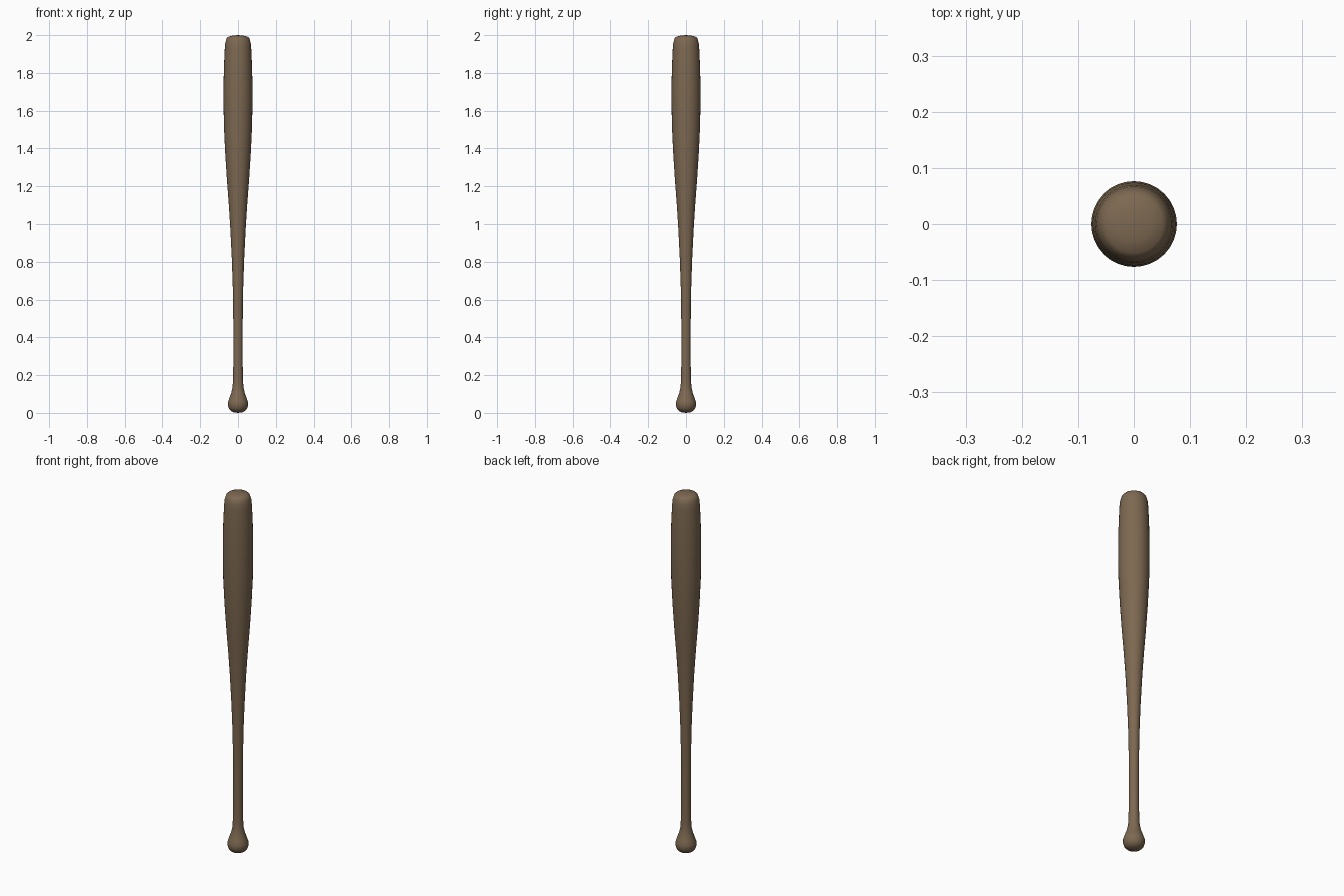
import bpy, bmesh, math

if "Cube" in bpy.data.objects:
    bpy.data.objects.remove(bpy.data.objects["Cube"])

# Wood colour
wood = bpy.data.materials.new("brown_wood")
wood.diffuse_color = (0.205, 0.140, 0.083, 1)
wood.use_nodes = True
wood.node_tree.nodes["Principled BSDF"].inputs["Base Color"].default_value = wood.diffuse_color

# Profile (radius, height) from knob bottom to rounded barrel tip
profile = [
    (0, 0.0), (0.022, 0.003), (0.038, 0.011), (0.048, 0.023), (0.054, 0.042),
    (0.0525, 0.058), (0.046, 0.078), (0.036, 0.105), (0.029, 0.135), (0.0265, 0.17),
    (0.025, 0.25), (0.0245, 0.4), (0.0255, 0.55), (0.028, 0.68), (0.033, 0.82),
    (0.042, 1.0), (0.050, 1.12), (0.059, 1.24), (0.068, 1.38), (0.0745, 1.52),
    (0.0765, 1.64), (0.0765, 1.74), (0.074, 1.84), (0.070, 1.93), (0.067, 1.96),
    (0.060, 1.983), (0.052, 1.991), (0.030, 1.997), (0, 2.0),
]
SIDES = 32

# Bat: one lathe-turned body
bm = bmesh.new()
verts = [bm.verts.new((r, 0, z)) for r, z in profile]
edges = [bm.edges.new(p) for p in zip(verts, verts[1:])]
bmesh.ops.spin(bm, geom=verts + edges, cent=(0, 0, 0), axis=(0, 0, 1),
               angle=math.tau, steps=SIDES, use_duplicate=False)
bmesh.ops.remove_doubles(bm, verts=bm.verts, dist=0.0005)
bmesh.ops.recalc_face_normals(bm, faces=bm.faces)
mesh = bpy.data.meshes.new("bat_body")
bm.to_mesh(mesh)
bm.free()
mesh.materials.append(wood)
bat = bpy.data.objects.new("bat_body", mesh)
bpy.context.collection.objects.link(bat)

# Smooth shading
bpy.context.view_layer.objects.active = bat
bat.select_set(True)
bpy.ops.object.shade_smooth_by_angle(angle=math.radians(50))
